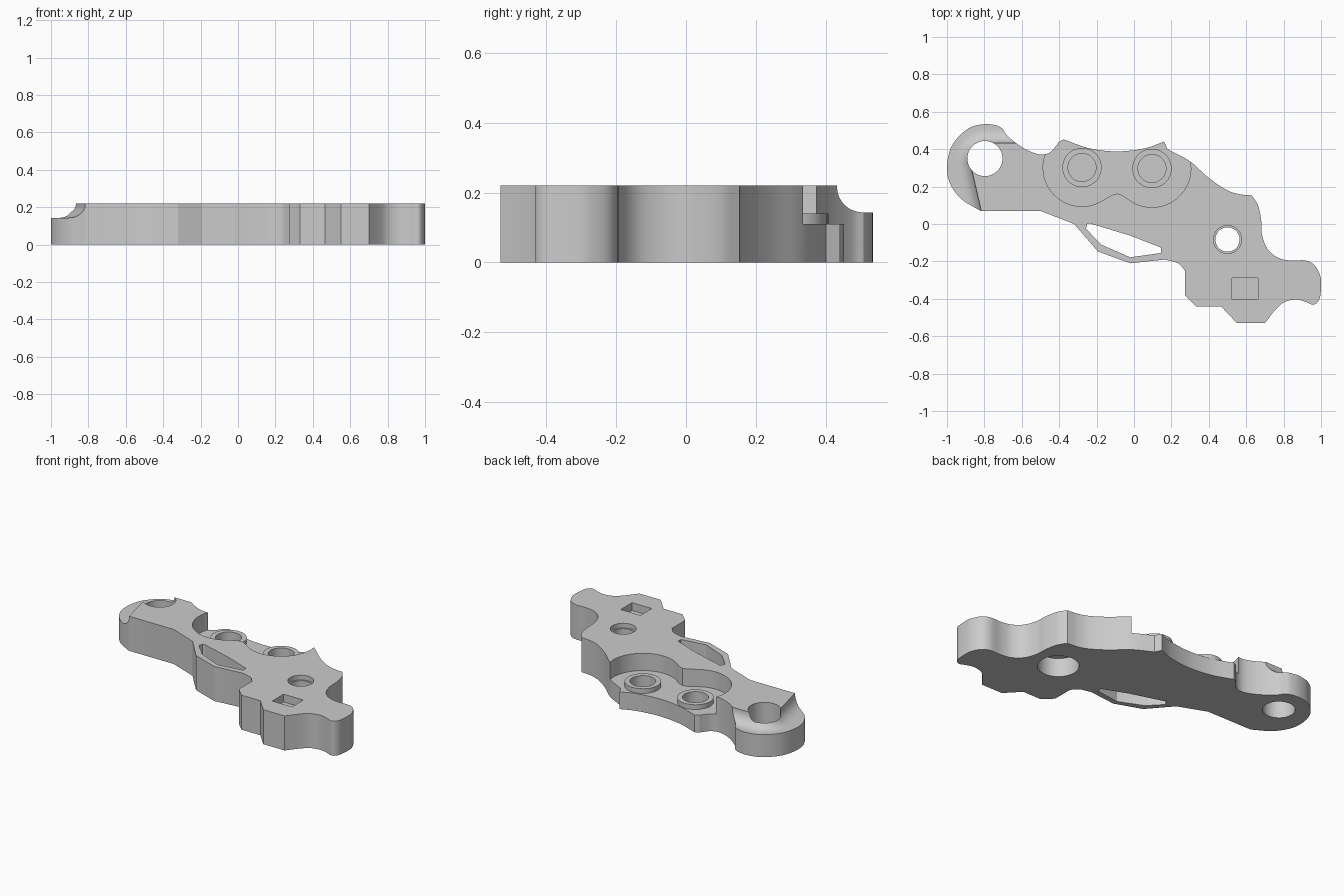
import bpy, bmesh, math
from mathutils import Vector

if "Cube" in bpy.data.objects:
    bpy.data.objects.remove(bpy.data.objects["Cube"])

grey = bpy.data.materials.new("plain grey")
grey.diffuse_color = (0.6, 0.6, 0.6, 1)
grey.use_nodes = True
grey.node_tree.nodes["Principled BSDF"].inputs["Base Color"].default_value = grey.diffuse_color


def spline(pts, n=5):
    """Smooth open curve through the points."""
    p = [Vector(q) for q in pts]
    p = [2 * p[0] - p[1]] + p + [2 * p[-1] - p[-2]]
    out = []
    for i in range(1, len(p) - 2):
        a, b, c, d = p[i - 1:i + 3]
        for k in range(n):
            t = k / n
            out.append(0.5 * (2 * b + (c - a) * t + (2 * a - 5 * b + 4 * c - d) * t * t
                              + (3 * b - a - 3 * c + d) * t ** 3))
    return out + [p[-2]]


def arc(cx, cy, r, a0, a1, n):
    return [(cx + r * math.cos(math.radians(a0 + (a1 - a0) * i / n)),
             cy + r * math.sin(math.radians(a0 + (a1 - a0) * i / n))) for i in range(n + 1)]


def circle(cx, cy, r):
    return arc(cx, cy, r, 0, 360, 48)[:-1]


def finish(bm, name):
    bmesh.ops.recalc_face_normals(bm, faces=bm.faces)
    me = bpy.data.meshes.new(name)
    bm.to_mesh(me)
    bm.free()
    me.materials.append(grey)
    ob = bpy.data.objects.new(name, me)
    bpy.context.collection.objects.link(ob)
    return ob


def prism(name, pts, z0, z1):
    bm = bmesh.new()
    f = bm.faces.new([bm.verts.new((p[0], p[1], z0)) for p in pts])
    top = bmesh.ops.extrude_face_region(bm, geom=[f])["geom"]
    bmesh.ops.translate(bm, vec=(0, 0, z1 - z0),
                        verts=[v for v in top if isinstance(v, bmesh.types.BMVert)])
    return finish(bm, name)


def combine(body, tool, op="DIFFERENCE"):
    m = body.modifiers.new(tool.name, "BOOLEAN")
    m.object, m.operation, m.solver = tool, op, "EXACT"
    bpy.context.view_layer.objects.active = body
    bpy.ops.object.modifier_apply(modifier=m.name)
    bpy.data.objects.remove(tool)


H = 0.22

# Plate outline: smooth runs joined at sharp corners, then straight edges
runs = [
    [(-.82, .07), (-.925, .135), (-.985, .22), (-1, .307), (-.98, .405), (-.93, .475),
     (-.87, .518), (-.797, .534), (-.735, .527), (-.7, .508)],
    [(-.7, .508), (-.68, .475), (-.62, .425), (-.56, .39), (-.5, .372), (-.45, .382),
     (-.415, .42), (-.4, .44), (-.375, .452)],
    [(-.375, .452), (-.24, .405), (-.09, .388), (.06, .405), (.16, .441)],
    [(.16, .441), (.18, .4)],
    [(.18, .4), (.3, .335), (.395, .25), (.49, .185), (.56, .16), (.63, .153)],
    [(.63, .153), (.663, .1), (.68, .02), (.685, -.06), (.715, -.135), (.77, -.18),
     (.835, -.195), (.915, -.195), (.965, -.22), (.995, -.275), (1, -.32), (.995, -.39),
     (.975, -.425), (.95, -.43), (.915, -.415), (.86, -.404), (.8, -.42), (.755, -.46),
     (.7, -.53)],
]
outline = []
for r in runs:
    outline += spline(r, 1 if len(r) == 2 else 5)[:-1]
outline += [(.7, -.53), (.55, -.53), (.465, -.44), (.332, -.44), (.273, -.382)]
outline += spline([(.273, -.25), (.235, -.21), (.165, -.19)])
outline += [(-.02, -.21), (-.193, -.147), (-.32, 0), (-.5, .07)]
body = prism("bracket_plate", outline, 0, H)

# Two-lobed pocket open towards the back
seats = [(-.278, .302), (.096, .297)]
edge = spline(arc(*seats[0], .208, 158, 300, 10) + [(-.09, .163)]
              + arc(*seats[1], .208, 240, 370, 10), 3)
combine(body, prism("pocket", edge + [(.31, .7), (-.471, .7)], .11, .4))

# Raised round seats with blind holes
for c in seats:
    combine(body, prism("seat", circle(*c, .105), .08, .14), "UNION")
    combine(body, prism("seat_hole", circle(*c, .075), .05, .4))

# Cove cut swept around the end lobe
hole = Vector((-.797, .35))
path = []
for i in range(17):
    a = math.radians(193 - 103 * i / 16)
    n = Vector((math.cos(a), math.sin(a)))
    path.append((hole + n * .082, n))
n0 = path[0][1]
path.insert(0, (path[0][0] + Vector((-n0.y, n0.x)) * .4, n0))
path.append((Vector((-.58, hole.y + .082)), path[-1][1]))
profile = [(0, .4)] + [(.075 - .075 * math.cos(t), .215 - .072 * math.sin(t))
                       for t in [math.pi / 16 * k for k in range(9)]] + [(.5, .143), (.5, .4)]
bm = bmesh.new()
rings = [[bm.verts.new((*(p + n * o), z)) for o, z in profile] for p, n in path]
for a, b in zip(rings, rings[1:]):
    for i in range(len(a)):
        j = (i + 1) % len(a)
        bm.faces.new((a[i], a[j], b[j], b[i]))
bm.faces.new(rings[0])
bm.faces.new(rings[-1])
combine(body, finish(bm, "cove"))

# Through holes, counterbore below, square recess and slot
combine(body, prism("lobe_hole", circle(*hole, .094), -.1, .4))
combine(body, prism("pivot_hole", circle(.5, -.083, .065), -.1, .4))
combine(body, prism("pivot_top_rim", circle(.5, -.083, .075), .19, .4))
combine(body, prism("pivot_counterbore", circle(.5, -.083, .12), -.1, .12))
combine(body, prism("square_recess", [(.524, -.404), (.663, -.404), (.663, -.29), (.524, -.29)],
                    .17, .4))
combine(body, prism("slot", [(-.25, 0), (-.235, .003), (-.02, -.062), (.144, -.126),
                             (.144, -.155), (-.02, -.178), (-.176, -.11), (-.257, -.025)], -.1, .4))

# Smooth curved walls, keep corners sharp
bpy.ops.object.select_all(action="DESELECT")
body.select_set(True)
bpy.context.view_layer.objects.active = body
bpy.ops.object.shade_smooth_by_angle(angle=math.radians(25))
